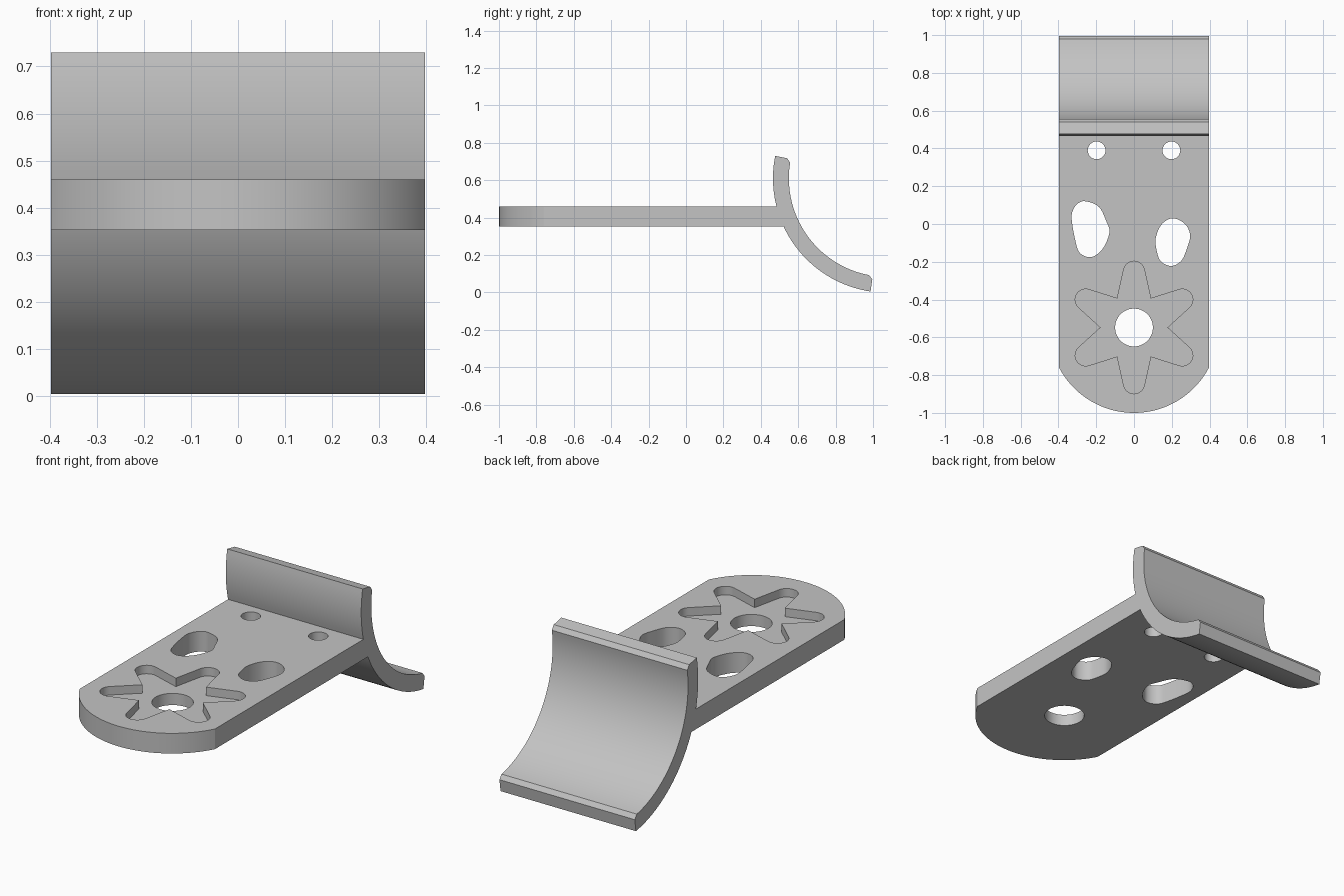
import bpy
import bmesh
from math import sin, cos, radians
from mathutils import Vector

if "Cube" in bpy.data.objects:
    bpy.data.objects.remove(bpy.data.objects["Cube"], do_unlink=True)

HALF_W = 0.397             # half width of plate and flange
BOTTOM, TOP = 0.353, 0.46  # plate faces
RECESS = 0.045             # depth of the star pocket
HUB = Vector((0, -0.548))  # centre of the star and its round hole

grey = bpy.data.materials.new("plain grey")
grey.use_nodes = True
colour = (0.55, 0.55, 0.55, 1)
grey.diffuse_color = colour
grey.node_tree.nodes["Principled BSDF"].inputs["Base Color"].default_value = colour


def arc(centre, radius, start, end, steps):
    """Points on an arc, angles in degrees."""
    angles = [radians(start + (end - start) * i / steps) for i in range(steps + 1)]
    return [Vector((centre[0] + radius * cos(a), centre[1] + radius * sin(a))) for a in angles]


def smooth_loop(points, steps=6):
    """Closed Catmull-Rom curve through the points."""
    pts = [Vector(p) for p in points]
    n = len(pts)
    out = []
    for i in range(n):
        a, b, c, d = (pts[(i + k - 1) % n] for k in range(4))
        for s in range(steps):
            t = s / steps
            out.append(0.5 * (2 * b + (c - a) * t + (2 * a - 5 * b + 4 * c - d) * t ** 2
                              + (3 * b - a - 3 * c + d) * t ** 3))
    return out


def prism(name, profile, low, high, axis="z"):
    """Extrude a closed profile along z, or a (y, z) profile along x."""
    bm = bmesh.new()
    place = (lambda p: (p[0], p[1], low)) if axis == "z" else (lambda p: (low, p[0], p[1]))
    face = bm.faces.new([bm.verts.new(place(p)) for p in profile])
    moved = bmesh.ops.extrude_face_region(bm, geom=[face])["geom"]
    offset = Vector((0, 0, high - low)) if axis == "z" else Vector((high - low, 0, 0))
    bmesh.ops.translate(bm, vec=offset, verts=[v for v in moved if isinstance(v, bmesh.types.BMVert)])
    bmesh.ops.recalc_face_normals(bm, faces=bm.faces)
    mesh = bpy.data.meshes.new(name)
    bm.to_mesh(mesh)
    bm.free()
    mesh.materials.append(grey)
    obj = bpy.data.objects.new(name, mesh)
    bpy.context.collection.objects.link(obj)
    return obj


def combine(target, tool, operation):
    """Apply a boolean and discard the tool."""
    mod = target.modifiers.new(tool.name, "BOOLEAN")
    mod.object, mod.operation, mod.solver = tool, operation, "EXACT"
    bpy.context.view_layer.objects.active = target
    bpy.ops.object.modifier_apply(modifier=mod.name)
    bpy.data.objects.remove(tool, do_unlink=True)


# Plate with a rounded front end
nose = arc((0, -0.552), 0.448, 207.6, 332.4, 48)
plate = prism("bracket", nose + [(HALF_W, 0.545), (-HALF_W, 0.545)], BOTTOM, TOP)

# Curved flange, with chamfered inner corners
centre, outer, inner, cut = (1.077, 0.61), 0.612, 0.527, 0.02
start, end, trim = 168.7, 261.5, 2.2
section = arc(centre, outer, start, end, 40)
section += arc(centre, inner + cut, end, end, 1)[:1]
section += arc(centre, inner, end - trim, start + trim, 40)
section += arc(centre, inner + cut, start, start, 1)[:1]
flange = prism("flange", section, -HALF_W, HALF_W, "x")
combine(plate, flange, "UNION")

# Star pocket with six round-tipped arms
star = []
for k in range(6):
    a = 30 + 60 * k
    star += arc(HUB, 0.177, a - 30, a - 30, 1)[:1]
    tip = HUB + Vector((cos(radians(a)), sin(radians(a)))) * 0.295
    star += arc(tip, 0.056, a - 78, a + 78, 12)
combine(plate, prism("star_pocket", star, TOP - RECESS, TOP + 0.1), "DIFFERENCE")

# Through holes: hub, two small rounds, two free-form openings
left_opening = [(0.206, 0.03), (0.27, 0), (0.297, -0.06), (0.28, -0.13), (0.25, -0.195),
                (0.196, -0.222), (0.14, -0.195), (0.118, -0.13), (0.116, -0.07), (0.148, 0)]
right_opening = [(-0.255, 0.12), (-0.185, 0.09), (-0.145, 0.01), (-0.13, -0.045),
                 (-0.165, -0.13), (-0.225, -0.175), (-0.285, -0.155), (-0.31, -0.09),
                 (-0.33, 0.025), (-0.322, 0.075), (-0.295, 0.11)]
holes = {
    "hub_hole": arc(HUB, 0.1, 0, 360, 48)[:-1],
    "left_screw_hole": arc((0.198, 0.39), 0.047, 0, 360, 32)[:-1],
    "right_screw_hole": arc((-0.198, 0.39), 0.047, 0, 360, 32)[:-1],
    "left_opening": smooth_loop(left_opening),
    "right_opening": smooth_loop(right_opening),
}
for name, outline in holes.items():
    combine(plate, prism(name, outline, BOTTOM - 0.1, TOP + 0.1), "DIFFERENCE")

# Smooth curved walls, crisp edges
bpy.ops.object.select_all(action="DESELECT")
plate.select_set(True)
bpy.context.view_layer.objects.active = plate
bpy.ops.object.shade_smooth_by_angle(angle=radians(20))
